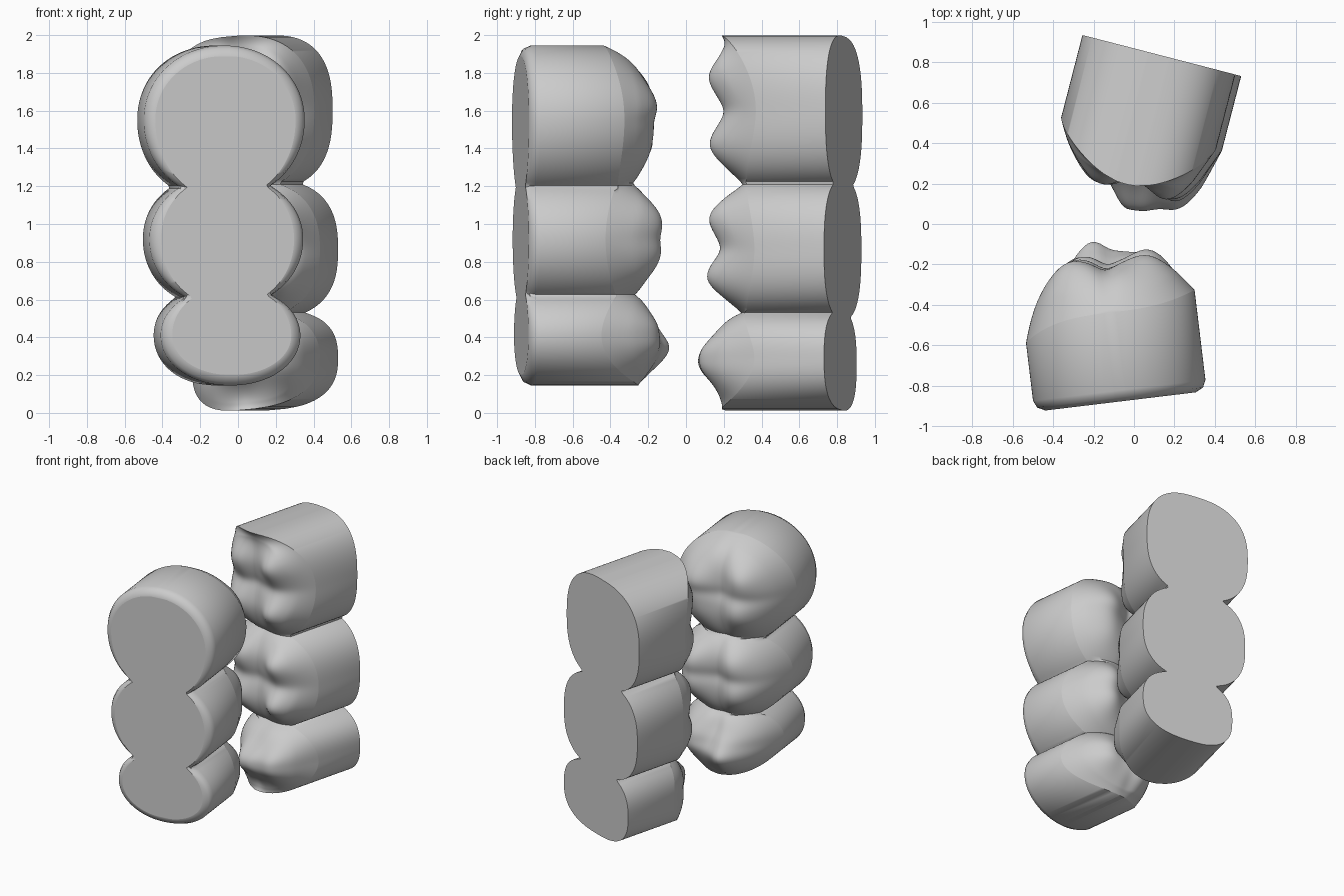
import bpy, bmesh, math
from mathutils import Vector

if "Cube" in bpy.data.objects:
    bpy.data.objects.remove(bpy.data.objects["Cube"])

ROWS, COLS = 160, 56


def outline(teeth, z, n, inset):
    """Left and right edge of the joined tooth outline at height z."""
    lo, hi = [], []
    for t in teeth:
        cz, bl, bh = t["z"]
        # only the free ends are inset, so neighbouring teeth stay joined
        b = (bl - inset * (t is teeth[0])) if z < cz else (bh - inset * (t is teeth[-1]))
        q = abs(z - cz) / b
        if q < 1:
            c, a = (t["u"][0] + t["u"][1]) / 2, (t["u"][1] - t["u"][0]) / 2 - inset
            hw = a * (1 - q ** n) ** (1 / n)
            lo.append(c - hw)
            hi.append(c + hw)
    if not lo:
        c = sum(teeth[0 if z < 1 else -1]["u"]) / 2
        return c - 0.01, c + 0.01
    return min(lo), max(hi)


def crown(teeth, u, z, n):
    """Height of the chewing surface: domed crown plus cusps, highest tooth wins."""
    best = -9
    for t in teeth:
        cz, bl, bh = t["z"]
        c, a = (t["u"][0] + t["u"][1]) / 2, (t["u"][1] - t["u"][0]) / 2
        du, dz = (u - c) / a, (z - cz) / (bl if z < cz else bh)
        rho = (abs(du) ** n + abs(dz) ** n) ** (1 / n)
        if rho > 1.06:
            continue
        left, right, low, high = t["margin"]
        side = left + (right - left) * (du + 1) / 2
        end = low + (high - low) * (dz + 1) / 2
        k = du * du / (du * du + dz * dz + 1e-6)
        m = side * k + end * (1 - k)
        f = max(0, 1 - rho ** 4.5)
        h = m + (t["top"] - m) * f
        for cu, cv, amp, s in t["cusps"]:
            h += amp * min(1, f * 2) * math.exp(-((u - cu) ** 2 + (z - cv) ** 2) / (2 * s * s))
        # soft grooves between the cusps
        h -= 0.02 * f * math.exp(-((u - c) / 0.05) ** 2)
        h -= 0.01 * f * math.exp(-((z - cz) / 0.05) ** 2)
        best = max(best, h)
    return best


def tooth_block(name, teeth, n, U, D, base, bevel, shear):
    U, D = Vector(U).normalized(), Vector(D).normalized()
    z0 = teeth[0]["z"][0] - teeth[0]["z"][1]
    z1 = teeth[-1]["z"][0] + teeth[-1]["z"][2]
    verts, faces = [], []
    w = COLS + 1

    def layer(inset, height):
        start = len(verts)
        for j in range(ROWS + 1):
            s = j / ROWS
            s = 0.5 * s + 0.5 * (0.5 - 0.5 * math.cos(math.pi * s))
            s = min(max(s, 0.0004), 0.9996)
            z = z0 + inset + s * (z1 - z0 - 2 * inset)
            l, r = outline(teeth, z, n, inset)
            for i in range(w):
                t = math.sin(math.pi * (i / COLS - 0.5))
                u = (l + r) / 2 + t * (r - l) / 2
                p = U * u + D * height(u, z)
                tilt = shear * (u + 0.08) * (z - 1) ** 2   # slanted ends only
                verts.append((p.x, p.y, min(2, max(0, z + tilt))))
        return start

    def grid(start, flip):
        for j in range(ROWS):
            for i in range(COLS):
                a = start + j * w + i
                q = (a, a + 1, a + w + 1, a + w)
                faces.append(q[::-1] if flip else q)

    rim = list(range(w)) + [j * w + COLS for j in range(1, ROWS + 1)]
    rim += [ROWS * w + i for i in range(COLS - 1, -1, -1)] + [j * w for j in range(ROWS - 1, 0, -1)]

    def wall(a, b):
        for k, p in enumerate(rim):
            q = rim[(k + 1) % len(rim)]
            faces.append((a + p, b + p, b + q, a + q))

    # chewing surface, then wall and rounded base rings, then flat base
    prev = layer(0, lambda u, z: crown(teeth, u, z, n))
    grid(prev, False)
    steps = [(0, bevel), (0.3 * bevel, 0.35 * bevel), (bevel, 0)] if bevel else [(0, 0)]
    for inset, up in steps:
        ring = layer(inset, lambda u, z: base + up)
        wall(prev, ring)
        prev = ring
    grid(prev, True)

    me = bpy.data.meshes.new(name)
    me.from_pydata(verts, [], faces)
    ob = bpy.data.objects.new(name, me)
    bpy.context.collection.objects.link(ob)
    # drop the unused inner points of the wall rings and fix the normals
    bm = bmesh.new()
    bm.from_mesh(me)
    bmesh.ops.delete(bm, geom=[v for v in bm.verts if not v.link_faces], context='VERTS')
    bmesh.ops.recalc_face_normals(bm, faces=bm.faces)
    bm.to_mesh(me)
    bm.free()
    bpy.ops.object.select_all(action='DESELECT')
    ob.select_set(True)
    bpy.context.view_layer.objects.active = ob
    bpy.ops.object.shade_smooth_by_angle(angle=math.radians(40))


# front block: premolar, molar, large molar (bottom to top)
front = [
    dict(u=(-0.51, 0.235), z=(0.41, 0.265, 0.26), margin=(-0.50, -0.48, -0.24, -0.34), top=-0.20,
         cusps=[(-0.21, 0.35, 0.14, 0.10), (0.06, 0.40, 0.07, 0.10)]),
    dict(u=(-0.57, 0.25), z=(0.92, 0.36, 0.34), margin=(-0.52, -0.46, -0.34, -0.34), top=-0.20,
         cusps=[(-0.30, 0.80, 0.07, 0.10), (-0.28, 1.05, 0.07, 0.10),
                (0.07, 0.82, 0.07, 0.10), (0.07, 1.04, 0.08, 0.10)]),
    dict(u=(-0.60, 0.258), z=(1.55, 0.42, 0.395), margin=(-0.52, -0.36, -0.36, -0.42), top=-0.21,
         cusps=[(-0.34, 1.70, 0.07, 0.10), (-0.31, 1.43, 0.07, 0.10),
                (0.04, 1.62, 0.06, 0.10), (0.02, 1.40, 0.03, 0.09)]),
]
tooth_block("front_tooth_block", front, 2.05, (0.993, 0.12), (-0.12, 0.993), -0.862, 0.055, 0)

# rear block: premolar, molar, large molar (bottom to top)
rear = [
    dict(u=(-0.36, 0.33), z=(0.27, 0.26, 0.27), margin=(-0.42, -0.46, -0.20, -0.34), top=-0.20,
         cusps=[(-0.03, 0.27, 0.16, 0.09), (0.20, 0.27, 0.10, 0.09)]),
    dict(u=(-0.46, 0.33), z=(0.865, 0.37, 0.37), margin=(-0.42, -0.46, -0.34, -0.34), top=-0.24,
         cusps=[(-0.22, 0.71, 0.09, 0.10), (-0.20, 1.02, 0.09, 0.10),
                (0.18, 0.71, 0.11, 0.09), (0.17, 1.04, 0.10, 0.09)]),
    dict(u=(-0.48, 0.30), z=(1.59, 0.41, 0.405), margin=(-0.42, -0.46, -0.34, -0.18), top=-0.24,
         cusps=[(-0.23, 1.42, 0.09, 0.10), (-0.21, 1.76, 0.09, 0.10),
                (0.14, 1.41, 0.10, 0.09), (0.13, 1.77, 0.10, 0.09)]),
]
tooth_block("rear_tooth_block", rear, 2.6, (0.968, -0.25), (-0.25, -0.968), -0.84, 0, 0.09)
